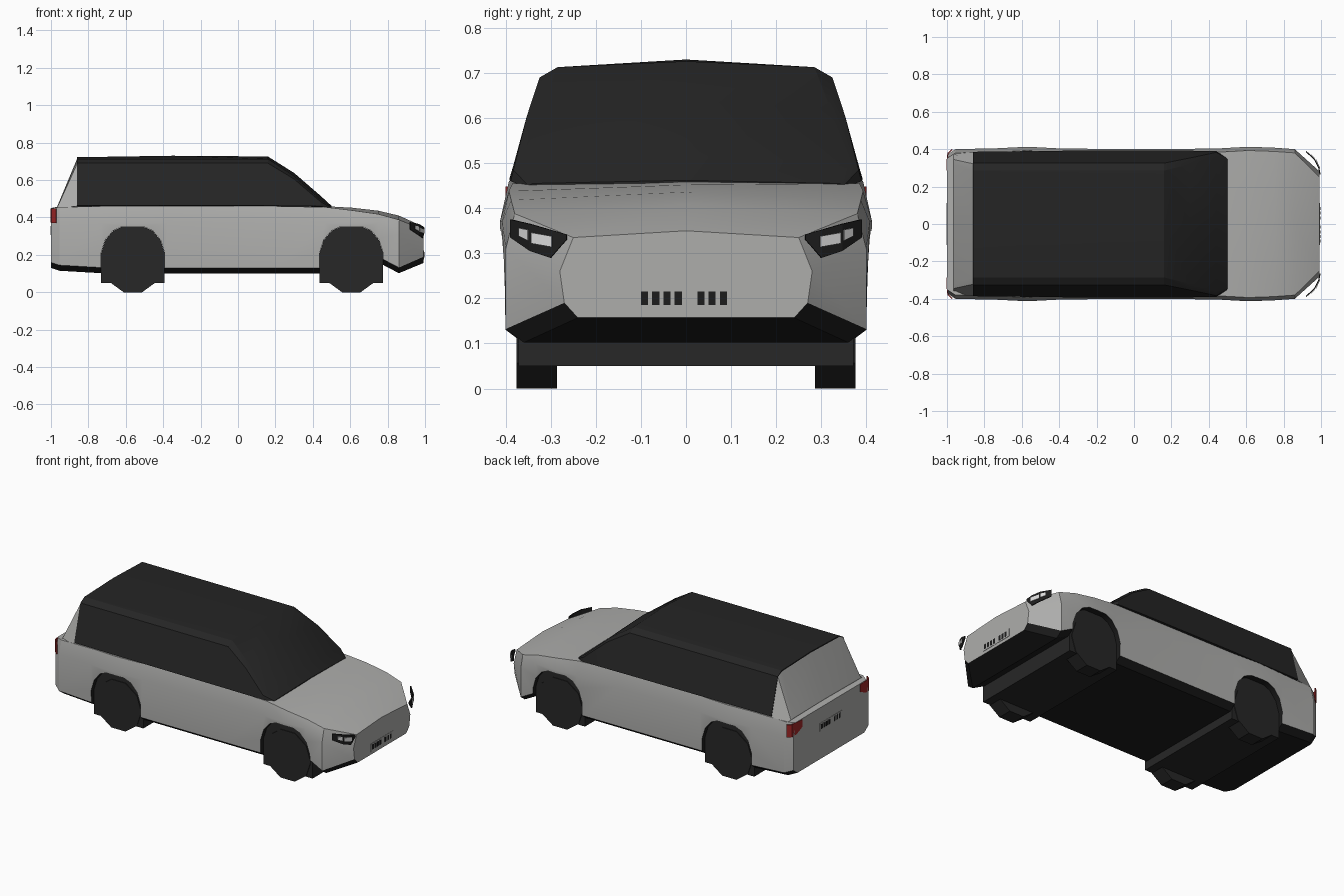
import bpy, bmesh, math

if "Cube" in bpy.data.objects:
    bpy.data.objects.remove(bpy.data.objects["Cube"])


def material(name, rgb):
    m = bpy.data.materials.new(name)
    m.use_nodes = True
    m.diffuse_color = (*rgb, 1)
    m.node_tree.nodes["Principled BSDF"].inputs["Base Color"].default_value = (*rgb, 1)
    return m


silver = material("silver paint", (0.42, 0.42, 0.41))
black = material("black trim", (0.012, 0.012, 0.012))
glass = material("dark glass", (0.018, 0.018, 0.018))
rubber = material("dark rubber", (0.02, 0.02, 0.02))
red = material("red lamp", (0.35, 0.02, 0.02))
white = material("white lamp", (0.7, 0.7, 0.7))


def finish(name, bm, mats, smooth=None):
    bmesh.ops.recalc_face_normals(bm, faces=bm.faces)
    mesh = bpy.data.meshes.new(name)
    bm.to_mesh(mesh)
    bm.free()
    for m in mats:
        mesh.materials.append(m)
    ob = bpy.data.objects.new(name, mesh)
    bpy.context.collection.objects.link(ob)
    if smooth:
        shade(ob, smooth)
    return ob


def shade(ob, angle):
    bpy.ops.object.select_all(action='DESELECT')
    ob.select_set(True)
    bpy.context.view_layer.objects.active = ob
    bpy.ops.object.shade_smooth_by_angle(angle=math.radians(angle))


def loft(sections, rule=None):
    """Skin half sections (x, [(y, z)...]) mirrored across y; ends lie on the centre line."""
    bm = bmesh.new()
    rings = []
    for x, half in sections:
        pts = half + [(-y, z) for y, z in half[-2:0:-1]]
        rings.append([bm.verts.new((x, y, z)) for y, z in pts])
    n = len(rings[0])
    for a, b in zip(rings, rings[1:]):
        for i in range(n):
            f = bm.faces.new((a[i], a[(i + 1) % n], b[(i + 1) % n], b[i]))
            if rule:
                f.material_index = rule(min(i, n - 1 - i))
    bm.faces.new(rings[0])
    bm.faces.new(rings[-1])
    return bm


def prism(outline, y0, y1):
    """Extrude an (x, z) outline from y0 to y1."""
    bm = bmesh.new()
    f = bm.faces.new([bm.verts.new((x, y0, z)) for x, z in outline])
    g = bmesh.ops.extrude_face_region(bm, geom=[f])
    verts = [v for v in g["geom"] if isinstance(v, bmesh.types.BMVert)]
    bmesh.ops.translate(bm, verts=verts, vec=(0, y1 - y0, 0))
    return bm


def box(name, lo, hi, mat):
    outline = [(lo[0], lo[2]), (hi[0], lo[2]), (hi[0], hi[2]), (lo[0], hi[2])]
    return finish(name, prism(outline, lo[1], hi[1]), [mat])


# Lower body: x, underside z, sill half width, flank half width, shoulder z, deck centre z
def flank(x, zb, w, wide, zs, zc):
    return x, [(0, zb), (w - 0.04, zb), (w, zb + 0.03), (wide, 0.37 if zs > 0.4 else 0.31),
               (wide - 0.02, zs), (0, zc)]


nose = (0.993, [(0, 0.157), (0.24, 0.157), (0.27, 0.19), (0.28, 0.26), (0.25, 0.335), (0, 0.35)])
body = finish("body", loft([
    flank(-1.0, 0.13, 0.37, 0.37, 0.45, 0.45),
    flank(-0.955, 0.115, 0.4, 0.4, 0.455, 0.46),
    flank(-0.73, 0.102, 0.4, 0.405, 0.46, 0.465),
    flank(-0.57, 0.1, 0.4, 0.413, 0.46, 0.465),
    flank(-0.38, 0.1, 0.4, 0.403, 0.46, 0.465),
    flank(0.2, 0.1, 0.4, 0.4, 0.46, 0.465),
    flank(0.47, 0.1, 0.4, 0.405, 0.455, 0.46),
    flank(0.61, 0.1, 0.4, 0.413, 0.438, 0.452),
    flank(0.75, 0.16, 0.4, 0.408, 0.418, 0.436),
    flank(0.86, 0.102, 0.4, 0.4, 0.388, 0.41),
    nose], rule=lambda i: 1 if i < 2 else 0), [silver, black])


# Wheel arches, inner wells and wheels
def arch(c, r, bottom, top):
    half = [(r, bottom), (r, top - 0.14), (r * 0.87, top - 0.07),
            (r * 0.62, top - 0.02), (r * 0.35, top)]
    return [(c + x, z) for x, z in half] + [(c - x, z) for x, z in reversed(half)]


for label, c in (("rear", -0.562), ("front", 0.606)):
    cutter = finish(label + "_arch_cutter", prism(arch(c, 0.17, 0.0, 0.35), -0.6, 0.6), [black])
    mod = body.modifiers.new("arch", 'BOOLEAN')
    mod.operation = 'DIFFERENCE'
    mod.solver = 'EXACT'
    mod.material_mode = 'TRANSFER'
    mod.object = cutter
    bpy.context.view_layer.objects.active = body
    bpy.ops.object.modifier_apply(modifier=mod.name)
    bpy.data.objects.remove(cutter)
    finish(label + "_wheel_well", prism(arch(c, 0.1695, 0.05, 0.349), -0.372, 0.372), [rubber])
    for side, s in (("left", 1), ("right", -1)):
        r = 0.158
        tyre = [(c + r * math.sin(math.pi * (2 * k + 1) / 10),
                 0.15 - r * math.cos(math.pi * (2 * k + 1) / 10)) for k in range(10)]
        finish(f"{label}_{side}_wheel", prism(tyre, s * 0.286, s * 0.376), [rubber])
shade(body, 28)

# Cabin glasshouse and roof
roof = [(0.325, 0.69), (0.285, 0.713)]
cabin = [
    (-0.86, [(0, 0.44), (0.386, 0.465)] + roof + [(0, 0.722)]),
    (-0.35, [(0, 0.44), (0.392, 0.465)] + roof + [(0, 0.73)]),
    (0.16, [(0, 0.44), (0.392, 0.463)] + roof + [(0, 0.726)]),
    (0.3, [(0, 0.44), (0.392, 0.462), (0.353, 0.605), (0.32, 0.622), (0, 0.638)]),
    (0.44, [(0, 0.44), (0.389, 0.46), (0.383, 0.485), (0.362, 0.497), (0, 0.517)]),
    (0.5, [(0, 0.44), (0.352, 0.445), (0.35, 0.45), (0.34, 0.455), (0, 0.462)]),
]
finish("cabin", loft(cabin), [glass], 22)

# Sloping tailgate behind the cabin
finish("tailgate", loft([
    (-0.965, [(0, 0.44), (0.375, 0.45), (0.345, 0.457), (0.32, 0.46), (0, 0.463)]),
    (-0.86, [(0, 0.44), (0.385, 0.46), (0.322, 0.687), (0.283, 0.706), (0, 0.715)]),
]), [silver], 22)


# Lamps: curved strips wrapping the corners, each column is (x, y, bottom z, top z)
def strip(name, columns, s, mat, depth=0.006):
    bm = bmesh.new()
    rows = [[bm.verts.new((x, s * y, z)) for z in (lo, hi)] for x, y, lo, hi in columns]
    for a, b in zip(rows, rows[1:]):
        bm.faces.new((a[0], b[0], b[1], a[1]))
    ob = finish(name, bm, [mat])
    mod = ob.modifiers.new("thickness", 'SOLIDIFY')
    mod.thickness = depth
    mod.offset = 0
    return ob


for side, s in (("left", 1), ("right", -1)):
    strip(side + "_headlight", [(0.995, 0.265, 0.33, 0.342), (0.988, 0.3, 0.29, 0.352),
                                (0.965, 0.345, 0.305, 0.365), (0.92, 0.388, 0.335, 0.375)], s, black)
    strip(side + "_headlight_lens", [(0.994, 0.298, 0.314, 0.338), (0.973, 0.343, 0.322, 0.346)],
          s, white, 0.004)
    strip(side + "_headlight_blade", [(0.966, 0.35, 0.328, 0.352), (0.947, 0.37, 0.338, 0.356)],
          s, white, 0.004)
    strip(side + "_tail_lamp", [(-1.0, 0.285, 0.40, 0.445), (-0.999, 0.34, 0.375, 0.448),
                                (-0.995, 0.378, 0.37, 0.448), (-0.972, 0.398, 0.37, 0.448)], s, red)

# Number plates: blank panel with plain dark bars
for label, x, s, z in (("front", 0.993, 1, 0.2), ("rear", -1.0, -1, 0.33)):
    box(label + "_plate", (x - 0.002, -0.112, z - 0.024), (x + 0.002, 0.112, z + 0.024), silver)
    for k in range(8):
        if k != 4:
            y = s * (-0.092 + k * 0.025)
            box(f"{label}_plate_bar_{k}", (x - 0.003, y - 0.008, z - 0.015),
                (x + 0.003, y + 0.008, z + 0.015), black)
